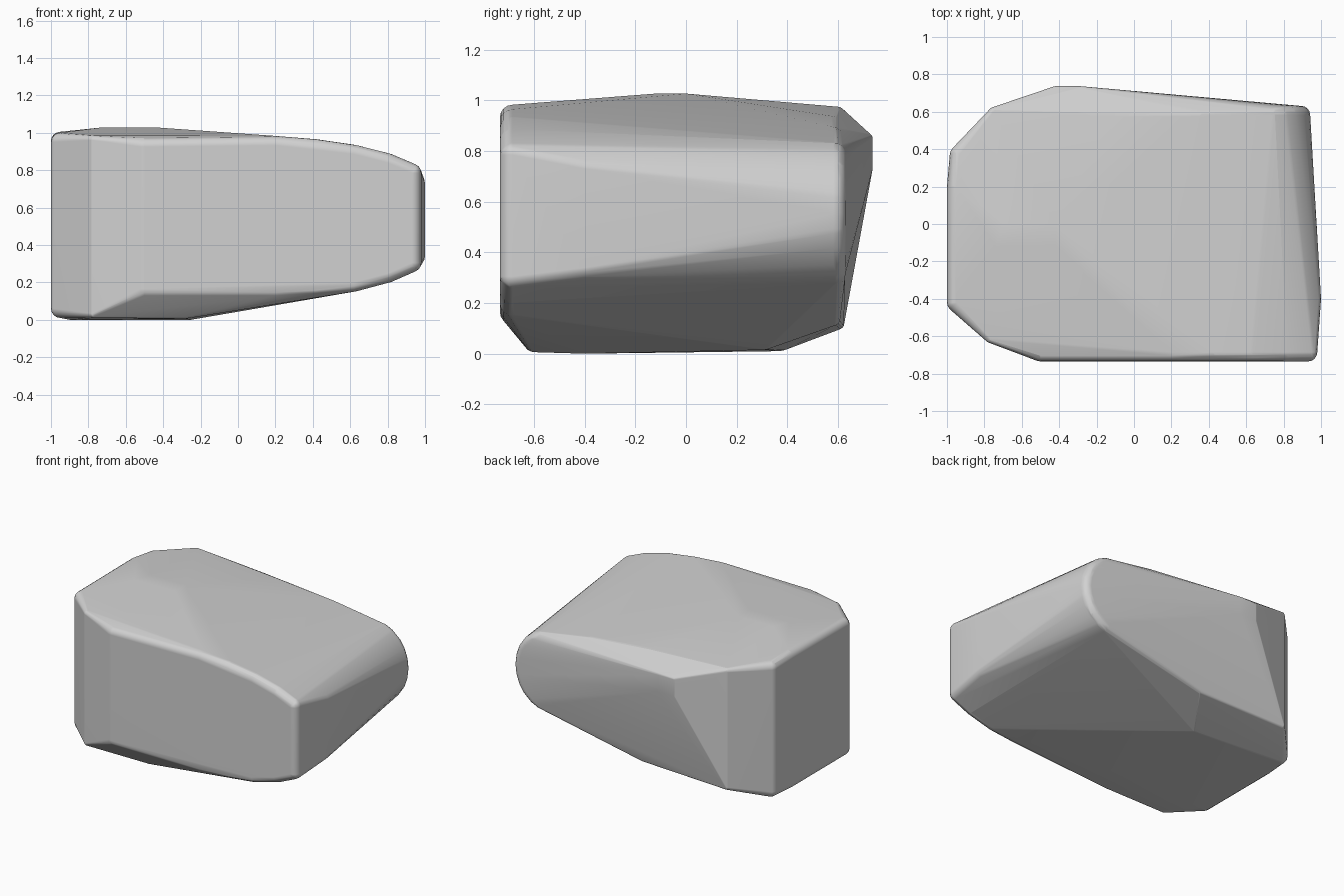
import bpy, bmesh
from math import sin, cos, pi, radians
from mathutils import Matrix

cube = bpy.data.objects.get("Cube")
if cube:
    bpy.data.objects.remove(cube, do_unlink=True)

# one grey material
grey = bpy.data.materials.new("plain_grey")
grey.use_nodes = True
colour = (0.64, 0.64, 0.64, 1)
grey.diffuse_color = colour
grey.node_tree.nodes["Principled BSDF"].inputs["Base Color"].default_value = colour

bm = bmesh.new()


def knob(x, y, z, r=0.05):
    """Small ball marking one rounded corner of the block."""
    bmesh.ops.create_uvsphere(bm, u_segments=16, v_segments=8, radius=r,
                              matrix=Matrix.Translation((x, y, z)))


# front face outline: (x, lower z, upper z)
for x, low, high in [(-0.5, 0.165, 0.925), (0.2, 0.165, 0.933), (0.42, 0.178, 0.915),
                     (0.62, 0.2, 0.886), (0.8, 0.248, 0.84), (0.93, 0.305, 0.785)]:
    knob(x, -0.685, low)
    knob(x, -0.685, high)

# left end bulge
for z in (0.34, 0.73):
    knob(0.95, -0.4, z)

# rounded nose at the back of the left end
for i in range(13):
    a = -pi / 2 + pi * i / 12
    knob(0.68 + 0.212 * cos(a), 0.582, 0.555 + 0.238 * sin(a))

# right end face: upright rounded edges (x, y, upper z)
for x, y, high in [(-0.95, -0.42, 0.95), (-0.95, 0.2, 0.955), (-0.935, 0.37, 0.94)]:
    knob(x, y, 0.06)
    knob(x, y, high)

# bevelled corners beside the right end (x, y, lower z, upper z)
for x, y, low, high in [(-0.77, -0.61, 0.035, 0.96), (-0.75, 0.6, 0.12, 0.95)]:
    knob(x, y, low, 0.025)
    knob(x, y, high, 0.025)

# raised ridge on the back
for x in (-0.42, -0.29):
    for z in (0.73, 0.85):
        knob(x, 0.717, z, 0.02)

# gently bowed upper back edge
for x, z in [(-0.12, 0.888), (0.35, 0.846)]:
    knob(x, 0.575, z)

# crown of the top
for x, y in [(-0.74, -0.12), (-0.42, -0.12), (-0.42, 0.0), (-0.7, 0.0)]:
    knob(x, y, 0.99, 0.037)

# underside
for x, y, z in [(-0.28, -0.6, 0.036), (-0.25, -0.4, 0.03), (-0.9, -0.4, 0.03),
                (-0.25, 0.31, 0.045), (-0.9, 0.31, 0.045), (-0.07, 0.58, 0.14)]:
    knob(x, y, z, 0.03)

# wrap everything in one skin
hull = bmesh.ops.convex_hull(bm, input=bm.verts[:], use_existing_faces=False)
skin = {g for g in hull["geom"] if isinstance(g, bmesh.types.BMFace)}
bmesh.ops.delete(bm, geom=[f for f in bm.faces if f not in skin], context="FACES")
bmesh.ops.delete(bm, geom=[v for v in bm.verts if not v.link_faces], context="VERTS")
bmesh.ops.dissolve_limit(bm, angle_limit=radians(1), verts=bm.verts[:], edges=bm.edges[:])
bmesh.ops.recalc_face_normals(bm, faces=bm.faces[:])

mesh = bpy.data.meshes.new("rounded_block")
bm.to_mesh(mesh)
bm.free()
mesh.materials.append(grey)
block = bpy.data.objects.new("rounded_block", mesh)
bpy.context.collection.objects.link(block)

# smooth shading that keeps the broad faces flat
bpy.ops.object.select_all(action="DESELECT")
block.select_set(True)
bpy.context.view_layer.objects.active = block
bpy.ops.object.shade_smooth_by_angle(angle=radians(40))
weighted = block.modifiers.new("weighted_normals", "WEIGHTED_NORMAL")
weighted.keep_sharp = True
